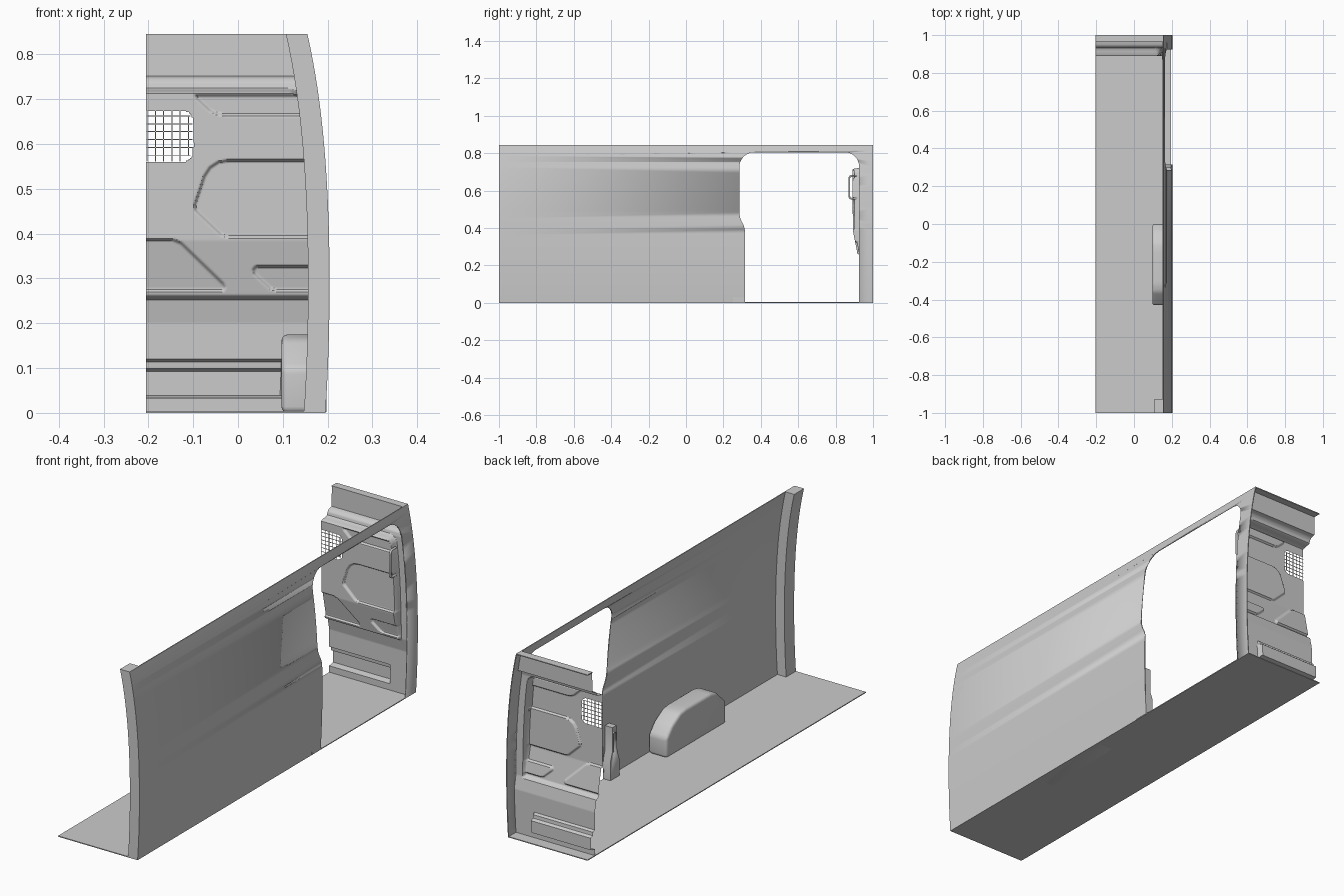
import bpy, bmesh, math

if "Cube" in bpy.data.objects:
    bpy.data.objects.remove(bpy.data.objects["Cube"])

H, LEFT = 0.845, -0.205


def wall_x(z):
    # smooth outer side profile through a few measured points
    p = [(0, .195), (.2, .2035), (.4, .203), (.6, .192), (H, .155)]
    return sum(x * math.prod((z - c) / (a - c) for c, _ in p if c != a) for a, x in p)


def lerp(pts, t):
    for (a, u), (b, v) in zip(pts, pts[1:]):
        if t <= b:
            return u + (v - u) * max(0, (t - a) / (b - a))
    return pts[-1][1]


def finish(name, bm, angle=35):
    bmesh.ops.recalc_face_normals(bm, faces=bm.faces)
    me = bpy.data.meshes.new(name)
    bm.to_mesh(me)
    bm.free()
    ob = bpy.data.objects.new(name, me)
    bpy.context.collection.objects.link(ob)
    activate(ob)
    bpy.ops.object.shade_smooth_by_angle(angle=math.radians(angle))
    return ob


def activate(ob):
    bpy.ops.object.select_all(action='DESELECT')
    ob.select_set(True)
    bpy.context.view_layer.objects.active = ob


def prism(name, pts, axis, a, b, bevel=0):
    # extrude an (x,z) outline along y, or a (y,z) outline along x
    bm = bmesh.new()
    mk = (lambda p, d: (p[0], d, p[1])) if axis == 'y' else (lambda p, d: (d, p[0], p[1]))
    r0, r1 = ([bm.verts.new(mk(p, d)) for p in pts] for d in (a, b))
    n = len(pts)
    bm.faces.new(r0)
    bm.faces.new(r1)
    for i in range(n):
        bm.faces.new((r0[i], r0[(i + 1) % n], r1[(i + 1) % n], r1[i]))
    bmesh.ops.recalc_face_normals(bm, faces=bm.faces)
    if bevel:
        bmesh.ops.bevel(bm, geom=bm.edges[:], offset=bevel, segments=4, profile=.5, affect='EDGES')
    return finish(name, bm)


def box(name, x0, x1, y0, y1, z0, z1, bevel=0):
    return prism(name, [(x0, z0), (x1, z0), (x1, z1), (x0, z1)], 'y', y0, y1, bevel)


def cut(ob, cutter):
    m = ob.modifiers.new('cut', 'BOOLEAN')
    m.operation, m.solver, m.object = 'DIFFERENCE', 'EXACT', cutter
    cutter.hide_render = True
    activate(ob)
    bpy.ops.object.modifier_apply(modifier='cut')
    bpy.data.objects.remove(cutter)


def arc(cx, cz, r, a0, a1, n=10):
    return [(cx + r * math.cos(math.radians(a0 + (a1 - a0) * i / n)),
             cz + r * math.sin(math.radians(a0 + (a1 - a0) * i / n))) for i in range(n + 1)]


def strip(t, n=28):
    zs = [H * i / n for i in range(n + 1)]
    return [(wall_x(z), z) for z in zs] + [(wall_x(z) - t, z) for z in reversed(zs)]


# curved side panel with the sliding door opening
side = prism('side_panel', strip(.004), 'y', -1, 1)
opening = [(.925, .004)] + arc(.85, .73, .075, 0, 90) + arc(.365, .725, .08, 90, 180) + \
    [(.285, .49), (.288, .46), (.297, .435), (.308, .415), (.314, .395), (.315, .37), (.315, .004)]
cut(side, prism('door_cutter', opening, 'x', 0, .4))

# rear pillar, floor and roof flange
prism('rear_pillar', strip(.048), 'y', -1, -.93)
box('floor', LEFT, .195, -1, 1, 0, .004)
box('roof_flange', LEFT, .154, .965, 1, H - .004, H)

# wheel arch
prism('wheel_arch', [(0, 0), (0, .09), (-.04, .135), (-.10, .17), (-.14, .175), (-.32, .175), (-.36, .165),
                     (-.43, .10), (-.43, 0)], 'x', .097, .19, .014)

# door latch bracket at the base of the rear door edge
latch = prism('latch_bracket', [(.25, .002), (.314, .002), (.314, .09), (.30, .13), (.30, .24),
                                (.27, .24), (.265, .12), (.25, .08)], 'x', .16, .197)
cut(latch, box('latch_cutter', .14, .182, .275, .292, .12, .21))

# bulkhead: pressed sheet with a bulge and embossed panels
BASE = [(0, .948), (.2, .948), (.26, .935), (.7, .932), (.722, .932), (.738, .936), (.748, .946), (.752, .965), (H, .967)]
BULGE = [(.252, 0), (.262, .018), (.385, .042), (H, .042)]
PANELS = [
    [(-.10, .712), (-.095, .70), (-.065, .672), (-.05, .665), (-.03, .661), (.3, .661), (.3, .712)],
    [(-.10, .465), (-.098, .45), (-.04, .395), (-.025, .39), (.3, .39), (.3, .567), (-.02, .567),
     (-.045, .563), (-.065, .55), (-.078, .53)],
    [(-.4, .39), (-.145, .39), (-.125, .382), (-.03, .29), (-.026, .28), (-.032, .27), (-.4, .27)],
    [(.03, .32), (.038, .33), (.3, .33), (.3, .27), (.085, .27), (.07, .275), (.034, .308)]]


def ramp(d, w):
    t = min(1, max(0, d / w))
    return t * t * (3 - 2 * t)


def inside(poly, x, z):
    # distance inside a convex outline
    d, n = 1e9, len(poly)
    area = sum(poly[i][0] * poly[(i + 1) % n][1] - poly[(i + 1) % n][0] * poly[i][1] for i in range(n))
    for (ax, az), (bx, bz) in zip(poly, poly[1:] + poly[:1]):
        c = ((bx - ax) * (z - az) - (bz - az) * (x - ax)) / math.hypot(bx - ax, bz - az)
        d = min(d, c if area > 0 else -c)
    return d


def sheet_y(x, z):
    s = wall_x(z) - x
    r = .03
    d = r - math.hypot(max(0, r - (s - .035)), max(0, r - (.724 - z)))
    m = ramp(d, .010)
    g = lerp(BULGE, z)
    press = .009 * max(ramp(inside(p, x, z), .007) for p in PANELS)
    y = lerp(BASE, z) - m * (g - press)
    # lower step pressed outwards
    foot = min(.1 - x, z - .034)
    y += .028 * ramp(foot, .004) * lerp([(.095, 1), (.099, .45), (.115, .4), (.119, 0)], z)
    return y


def in_vent(x, z):
    r = .025
    return math.hypot(max(0, x + .10 + r), max(0, abs(z - .6175) - .0575 + r)) < r


NX, NZ = 130, 282
bm = bmesh.new()
rows = []
for j in range(NZ + 1):
    z = H * j / NZ
    w = wall_x(z) - .002 - LEFT
    xs = [LEFT + w * i / NX for i in range(NX + 1)]
    rows.append([bm.verts.new((x, sheet_y(x, z), z)) for x in xs])
for a, b in zip(rows, rows[1:]):
    for i in range(NX):
        q = (a[i], a[i + 1], b[i + 1], b[i])
        if not in_vent(sum(v.co.x for v in q) / 4, sum(v.co.z for v in q) / 4):
            bm.faces.new(q)
bmesh.ops.delete(bm, geom=[v for v in bm.verts if not v.link_faces], context='VERTS')
finish('bulkhead', bm, 40)

# vent mesh wires
for i in range(6):
    x = -.203 + i * .0185
    box('vent_wire_upright', x - .001, x + .001, .890, .892, .561 + (.012 if i == 5 else 0), .674 - (.012 if i == 5 else 0))
for i in range(6):
    z = .575 + i * .0175
    box('vent_wire_level', LEFT, -.101 if 0 < i < 5 else -.106, .890, .892, z - .001, z + .001)

# grab handle
cu = bpy.data.curves.new('grab_handle', 'CURVE')
cu.dimensions, cu.bevel_depth, cu.bevel_resolution, cu.use_fill_caps = '3D', .005, 3, True
path = [(.912, .556)] + arc(.888, .571, .015, 270, 180, 5) + arc(.888, .665, .015, 180, 90, 5) + [(.912, .68)]
sp = cu.splines.new('POLY')
sp.points.add(len(path) - 1)
for p, (y, z) in zip(sp.points, path):
    p.co = (.154, y, z, 1)
bpy.context.collection.objects.link(bpy.data.objects.new('grab_handle', cu))
